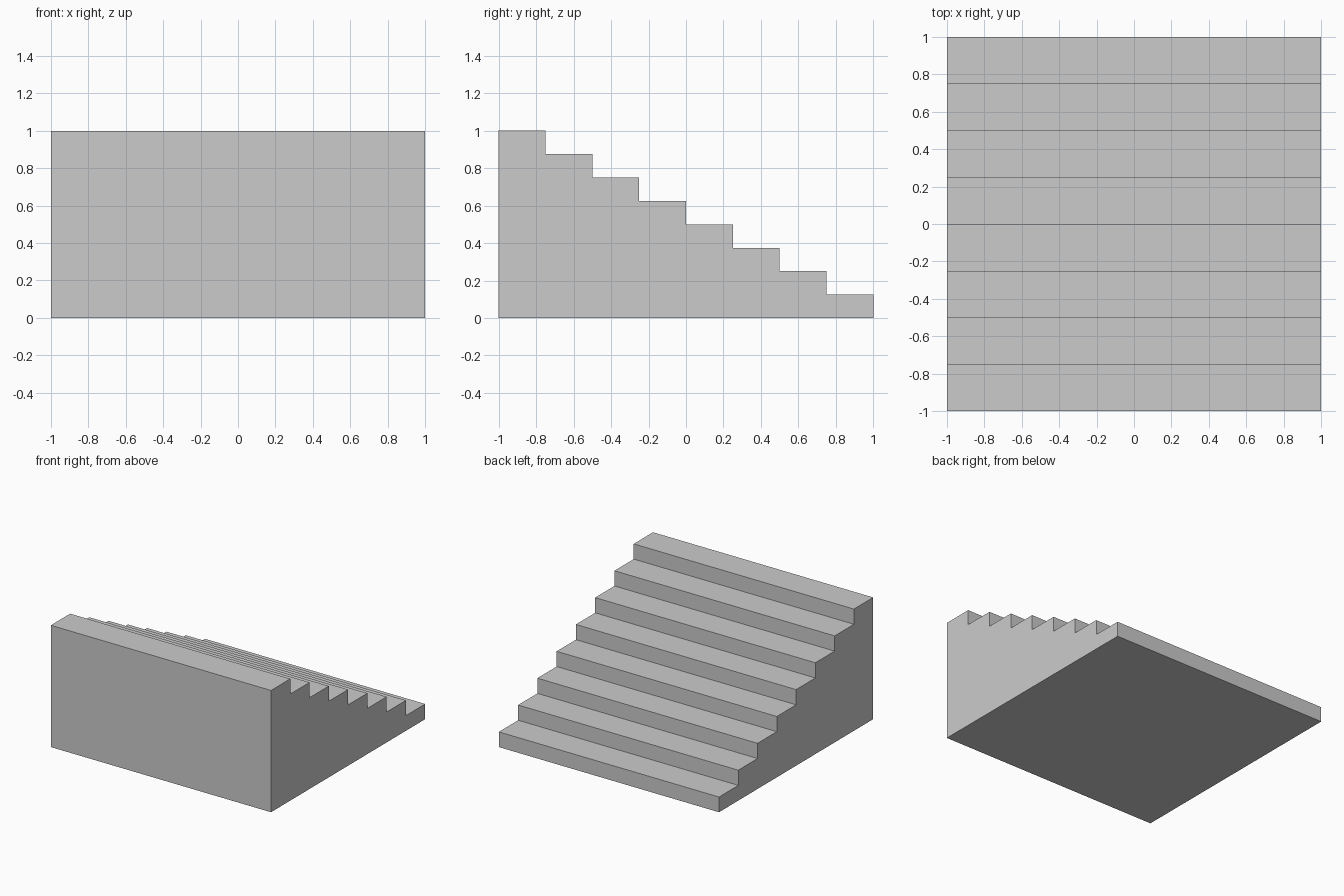
import bpy
import bmesh

if "Cube" in bpy.data.objects:
    bpy.data.objects.remove(bpy.data.objects["Cube"])

STEPS = 8
WIDTH, DEPTH, HEIGHT = 2.0, 2.0, 1.0
tread, riser = DEPTH / STEPS, HEIGHT / STEPS

# Side profile (y, z): up the tall front wall, then down the steps to the back
profile = [(-DEPTH / 2, 0.0)]
for i in range(STEPS):
    y, z = -DEPTH / 2 + i * tread, HEIGHT - i * riser
    profile += [(y, z), (y + tread, z)]
profile.append((DEPTH / 2, 0.0))

# Extrude the profile across the width into a solid staircase
bm = bmesh.new()
side = bm.faces.new([bm.verts.new((-WIDTH / 2, y, z)) for y, z in profile])
result = bmesh.ops.extrude_face_region(bm, geom=[side], use_keep_orig=True)
moved = [v for v in result["geom"] if isinstance(v, bmesh.types.BMVert)]
bmesh.ops.translate(bm, verts=moved, vec=(WIDTH, 0, 0))
bmesh.ops.recalc_face_normals(bm, faces=bm.faces)

mesh = bpy.data.meshes.new("staircase")
bm.to_mesh(mesh)
bm.free()
bpy.context.collection.objects.link(bpy.data.objects.new("staircase", mesh))
